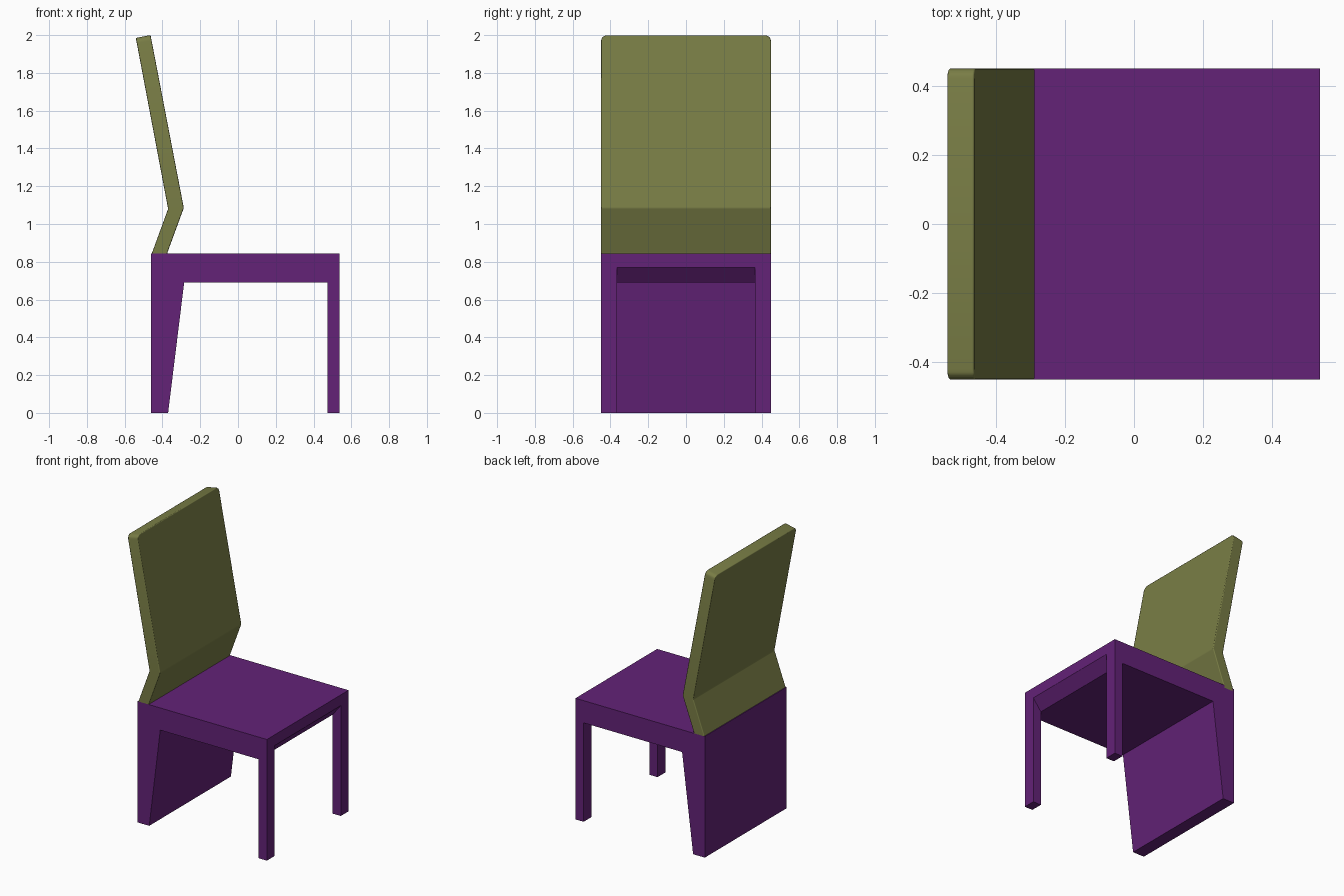
import bpy, bmesh

if "Cube" in bpy.data.objects:
    bpy.data.objects.remove(bpy.data.objects["Cube"])

HALF = 0.45  # half depth of the chair


def material(name, rgb):
    m = bpy.data.materials.new(name)
    m.diffuse_color = (*rgb, 1)
    m.use_nodes = True
    m.node_tree.nodes["Principled BSDF"].inputs["Base Color"].default_value = m.diffuse_color
    return m


def prism(name, profile, half, mat=None):
    """Extrude an x-z profile across y from -half to +half."""
    bm = bmesh.new()
    face = bm.faces.new([bm.verts.new((x, -half, z)) for x, z in profile])
    new = bmesh.ops.extrude_face_region(bm, geom=[face])["geom"]
    verts = [v for v in new if isinstance(v, bmesh.types.BMVert)]
    bmesh.ops.translate(bm, verts=verts, vec=(0, 2 * half, 0))
    bmesh.ops.recalc_face_normals(bm, faces=bm.faces)
    mesh = bpy.data.meshes.new(name)
    bm.to_mesh(mesh)
    bm.free()
    obj = bpy.data.objects.new(name, mesh)
    bpy.context.collection.objects.link(obj)
    if mat:
        mesh.materials.append(mat)
    return obj


def soften(obj, width):
    """Small rounded edges with smooth shading."""
    mod = obj.modifiers.new("edges", "BEVEL")
    mod.width, mod.segments = width, 2
    mod.limit_method, mod.angle_limit = "ANGLE", 0.35
    mod.harden_normals = True
    for p in obj.data.polygons:
        p.use_smooth = True


purple = material("purple", (0.125, 0.016, 0.185))
olive = material("olive", (0.19, 0.205, 0.06))

# Seat, solid tapered rear support and front supports as one side profile
base = prism("seat_and_legs", [
    (-0.46, 0), (-0.37, 0), (-0.285, 0.69), (0.475, 0.69), (0.475, 0),
    (0.538, 0), (0.538, 0.845), (-0.46, 0.845)], HALF, purple)

# Cutter splits the front into two legs and slopes the rail underside
cutter = prism("front_leg_gap_cutter", [
    (0.40, -0.1), (0.60, -0.1), (0.60, 0.849), (0.40, 0.595)], 0.365)
cutter.hide_render = True
cutter.hide_viewport = True
cut = base.modifiers.new("leg gap", "BOOLEAN")
cut.operation, cut.object, cut.solver = "DIFFERENCE", cutter, "EXACT"
soften(base, 0.004)

# Bent backrest, its foot sunk a little into the seat
back = prism("backrest", [
    (-0.456, 0.82), (-0.375, 0.82), (-0.375, 0.845), (-0.287, 1.085),
    (-0.463, 2.0), (-0.541, 1.985), (-0.37, 1.08), (-0.456, 0.845)],
    HALF, olive)

# Round the two upper corners
bm = bmesh.new()
bm.from_mesh(back.data)
corners = [e for e in bm.edges
           if all(v.co.z > 1.9 for v in e.verts)
           and abs(e.verts[0].co.y - e.verts[1].co.y) < 0.01]
bmesh.ops.bevel(bm, geom=corners, offset=0.03, offset_type="OFFSET",
                segments=3, profile=0.5, affect="EDGES")
bm.to_mesh(back.data)
bm.free()
soften(back, 0.006)
